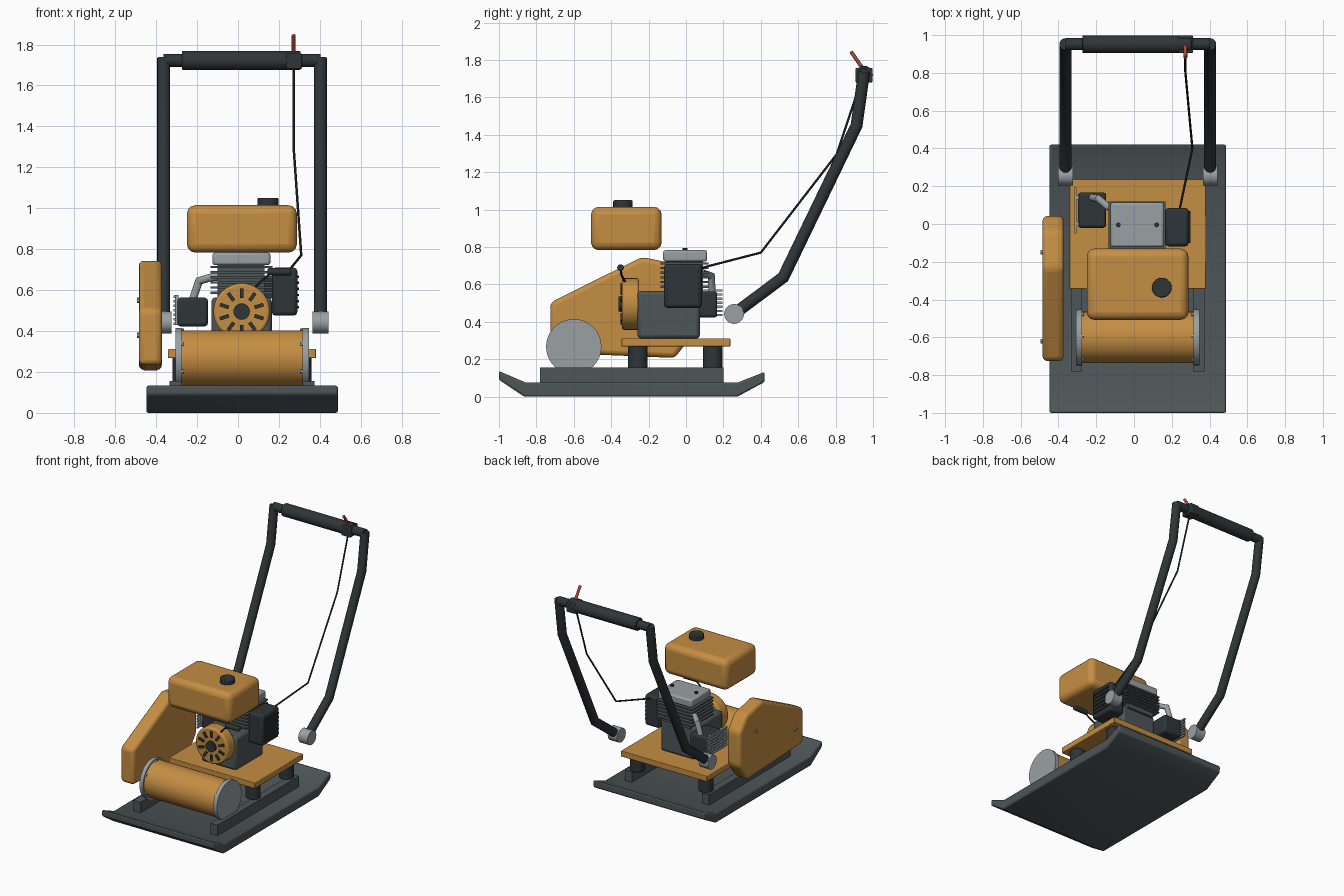
import bpy, bmesh, math
from mathutils import Vector, Matrix

if "Cube" in bpy.data.objects:
    bpy.data.objects.remove(bpy.data.objects["Cube"])

CX = 0.02  # symmetry plane of the chassis


def material(name, rgb):
    m = bpy.data.materials.new(name)
    m.diffuse_color = (*rgb, 1)
    m.use_nodes = True
    m.node_tree.nodes["Principled BSDF"].inputs["Base Color"].default_value = m.diffuse_color
    return m


ORANGE = material("orange_paint", (0.56, 0.27, 0.055))
BLACK = material("black_rubber", (0.028, 0.036, 0.039))
STEEL = material("dark_steel", (0.075, 0.092, 0.097))
SILVER = material("bare_metal", (0.32, 0.35, 0.37))
RED = material("red_grip", (0.42, 0.07, 0.045))


def finish(name, bm, mat, bevel=0.0, segs=2):
    bmesh.ops.recalc_face_normals(bm, faces=bm.faces)
    me = bpy.data.meshes.new(name)
    bm.to_mesh(me)
    bm.free()
    ob = bpy.data.objects.new(name, me)
    bpy.context.collection.objects.link(ob)
    me.materials.append(mat)
    if bevel:
        mod = ob.modifiers.new("bevel", 'BEVEL')
        mod.width, mod.segments = bevel, segs
        mod.limit_method = 'ANGLE'
    bpy.ops.object.select_all(action='DESELECT')
    ob.select_set(True)
    bpy.context.view_layer.objects.active = ob
    bpy.ops.object.shade_smooth_by_angle(angle=math.radians(35))
    return ob


def box(name, x, y, z, mat, bevel=0.0, segs=2):
    """Box from (min, max) pairs."""
    bm = bmesh.new()
    bmesh.ops.create_cube(bm, size=1)
    for v in bm.verts:
        v.co = Vector([(a + b) / 2 + c * (b - a) for (a, b), c in zip((x, y, z), v.co)])
    return finish(name, bm, mat, bevel, segs)


def cyl(name, p, q, r, mat, sides=32, bevel=0.0):
    """Cylinder from point p to point q."""
    p, q = Vector(p), Vector(q)
    d = q - p
    bm = bmesh.new()
    mtx = Matrix.Translation((p + q) / 2) @ d.to_track_quat('Z', 'Y').to_matrix().to_4x4()
    bmesh.ops.create_cone(bm, cap_ends=True, segments=sides, radius1=r, radius2=r,
                          depth=d.length, matrix=mtx)
    return finish(name, bm, mat, bevel)


def prism(name, profile, x0, x1, mat, bevel=0.0, segs=2):
    """Extrude a y-z profile along x."""
    bm = bmesh.new()
    f = bm.faces.new([bm.verts.new((x0, y, z)) for y, z in profile])
    ext = bmesh.ops.extrude_face_region(bm, geom=[f])
    bmesh.ops.translate(bm, vec=(x1 - x0, 0, 0),
                        verts=[g for g in ext["geom"] if isinstance(g, bmesh.types.BMVert)])
    return finish(name, bm, mat, bevel, segs)


def tube(name, pts, r, mat, sides=16):
    """Mitred round tube through the points."""
    pts = [Vector(p) for p in pts]
    bm = bmesh.new()
    rings = []
    d = (pts[1] - pts[0]).normalized()
    u = d.orthogonal().normalized()
    ring = [pts[0] + Matrix.Rotation(math.tau * i / sides, 3, d) @ u * r for i in range(sides)]
    for k in range(len(pts)):
        if k:
            d = (pts[k] - pts[k - 1]).normalized()
            n = d if k == len(pts) - 1 else (d + (pts[k + 1] - pts[k]).normalized()).normalized()
            ring = [v + d * ((pts[k] - v).dot(n) / d.dot(n)) for v in ring]
        rings.append([bm.verts.new(v) for v in ring])
    for a, b in zip(rings, rings[1:]):
        for i in range(sides):
            j = (i + 1) % sides
            bm.faces.new((a[i], a[j], b[j], b[i]))
    bm.faces.new(rings[0])
    bm.faces.new(rings[-1])
    return finish(name, bm, mat)


# Compaction plate with upturned ends
prism("base_plate", [(-1, .09), (-.865, 0), (.275, 0), (.42, .078), (.42, .132),
                     (.275, .075), (-.855, .075), (-1, .137)],
      CX - .468, CX + .468, STEEL, .01)

# Rails, rubber mounts and engine deck
for s, side in ((-1, "left"), (1, "right")):
    x = CX + s * .325
    box(f"rail_{side}", (x - .029, x + .029), (-.78, .2), (.07, .155), STEEL)
    for y, end in ((-.257, "front"), (.143, "back")):
        x = CX + s * .288
        cyl(f"mount_{end}_{side}", (x, y, .153), (x, y, .27), .052, BLACK, 24, .004)
box("engine_deck", (CX - .362, CX + .362), (-.345, .237), (.268, .312), ORANGE, .004)

# Exciter drum with bolted end flanges
EY, EZ = -.6, .267
cyl("exciter_drum", (CX - .3, EY, EZ), (CX + .3, EY, EZ), .136, ORANGE, 40)
for s, side in ((-1, "left"), (1, "right")):
    cyl(f"exciter_flange_{side}", (CX + s * .296, EY, EZ), (CX + s * .326, EY, EZ), .148, SILVER, 40)
    for i in range(6):
        a = math.tau * i / 6 + .5
        y, z = EY + .134 * math.cos(a), EZ + .134 * math.sin(a)
        cyl(f"flange_bolt_{side}_{i}", (CX + s * .284, y, z), (CX + s * .3, y, z), .012, SILVER, 6)

# Belt guard
prism("belt_guard", [(-.725, .235), (-.725, .503), (-.235, .747), (-.04, .705), (.042, .6),
                     (.042, .34), (-.06, .207)], -.484, -.372, ORANGE, .025, 3)
for i, (y, z) in enumerate(((-.15, .55), (-.62, .38))):
    cyl(f"guard_bolt_{i}", (-.494, y, z), (-.48, y, z), .014, SILVER, 6)

# Engine crankcase, finned cylinder and head
box("crankcase", (-.13, .165), (-.26, .075), (.31, .565), STEEL, .02)
box("cylinder_core", (-.1, .13), (-.11, .09), (.55, .73), STEEL)
for i in range(6):
    z = .582 + i * .025
    box(f"cooling_fin_{i}", (-.134, .168), (-.137, .12), (z, z + .011), STEEL)
box("cylinder_head", (-.125, .158), (-.122, .113), (.722, .783), SILVER, .012)
for i, x in enumerate((-.083, .12)):
    cyl(f"head_bolt_{i}", (x, -.005, .775), (x, -.005, .794), .013, BLACK, 8)

# Recoil starter with radial vents, hub and pull handle
RX, RZ = .018, .495
cyl("recoil_housing", (RX, -.343, RZ), (RX, -.25, RZ), .138, ORANGE, 40, .012)
cyl("recoil_hub", (RX, -.36, RZ), (RX, -.335, RZ), .04, BLACK, 24)
for i in range(10):
    a = math.tau * (i + .5) / 10
    slot = box(f"recoil_vent_{i}", (.066, .112), (-.008, .008), (-.009, .009), BLACK)
    slot.matrix_world = Matrix.Translation((RX, -.343, RZ)) @ Matrix.Rotation(a, 4, 'Y')
tube("recoil_rope", [(.08, -.325, .61), (.12, -.345, .65), (.17, -.35, .69)], .006, BLACK, 8)
cyl("recoil_handle", (.145, -.35, .69), (.26, -.35, .69), .018, BLACK, 16, .006)

# Muffler, exhaust pipe and heat shield bars
box("muffler", (-.297, -.147), (-.02, .167), (.423, .563), BLACK, .015)
tube("exhaust_pipe", [(-.08, .08, .668), (-.14, .092, .66), (-.19, .135, .645),
                      (-.222, .14, .55)], .019, SILVER)
for i in range(7):
    z = .43 + i * .022
    box(f"heat_shield_bar_{i}", (-.315, -.304), (-.05, .195), (z, z + .012), SILVER)
for i, y in enumerate((0, .14)):
    box(f"heat_shield_strap_{i}", (-.308, -.29), (y - .01, y + .01), (.43, .575), SILVER)

# Ribbed air filter
box("air_filter", (.165, .29), (-.118, .085), (.475, .71), BLACK, .018)
for i in range(6):
    z = .51 + i * .03
    box(f"filter_rib_{i}", (.28, .298), (-.1, .068), (z, z + .012), BLACK)
box("intake_duct", (.12, .18), (-.05, .03), (.56, .66), BLACK)

# Fuel tank and cap
box("fuel_tank", (-.25, .288), (-.508, -.13), (.783, 1.015), ORANGE, .042, 3)
cyl("fuel_cap", (.147, -.337, 1.005), (.147, -.337, 1.05), .052, BLACK, 24, .006)
cyl("fuel_cap_neck", (.147, -.337, .99), (.147, -.337, 1.018), .04, SILVER, 24)

# Push handle: pivots, bent side tubes, crossbar and grip
for s, side in ((-1, "left"), (1, "right")):
    x = CX + s * .383
    cyl(f"handle_pivot_{side}", (x - .039, .257, .442), (x + .039, .257, .442), .053, SILVER, 28)
    tube(f"handle_tube_{side}", [(x, .257, .442), (x, .52, .638), (x, .912, 1.45),
                                 (x, .952, 1.735)], .032, BLACK)
cyl("handle_crossbar", (CX - .383, .952, 1.722), (CX + .383, .952, 1.722), .032, BLACK, 20)
cyl("handle_grip", (-.273, .952, 1.722), (.305, .952, 1.722), .047, BLACK, 24, .004)

# Throttle clamp, lever and cable
box("throttle_clamp", (.235, .312), (.905, .998), (1.68, 1.757), BLACK, .006)
cyl("throttle_lever", (.272, .955, 1.74), (.272, .882, 1.845), .01, RED, 12)
tube("throttle_cable", [(.272, .94, 1.7), (.272, .805, 1.295), (.309, .4, .77),
                        (.24, .07, .685)], .006, BLACK, 8)
